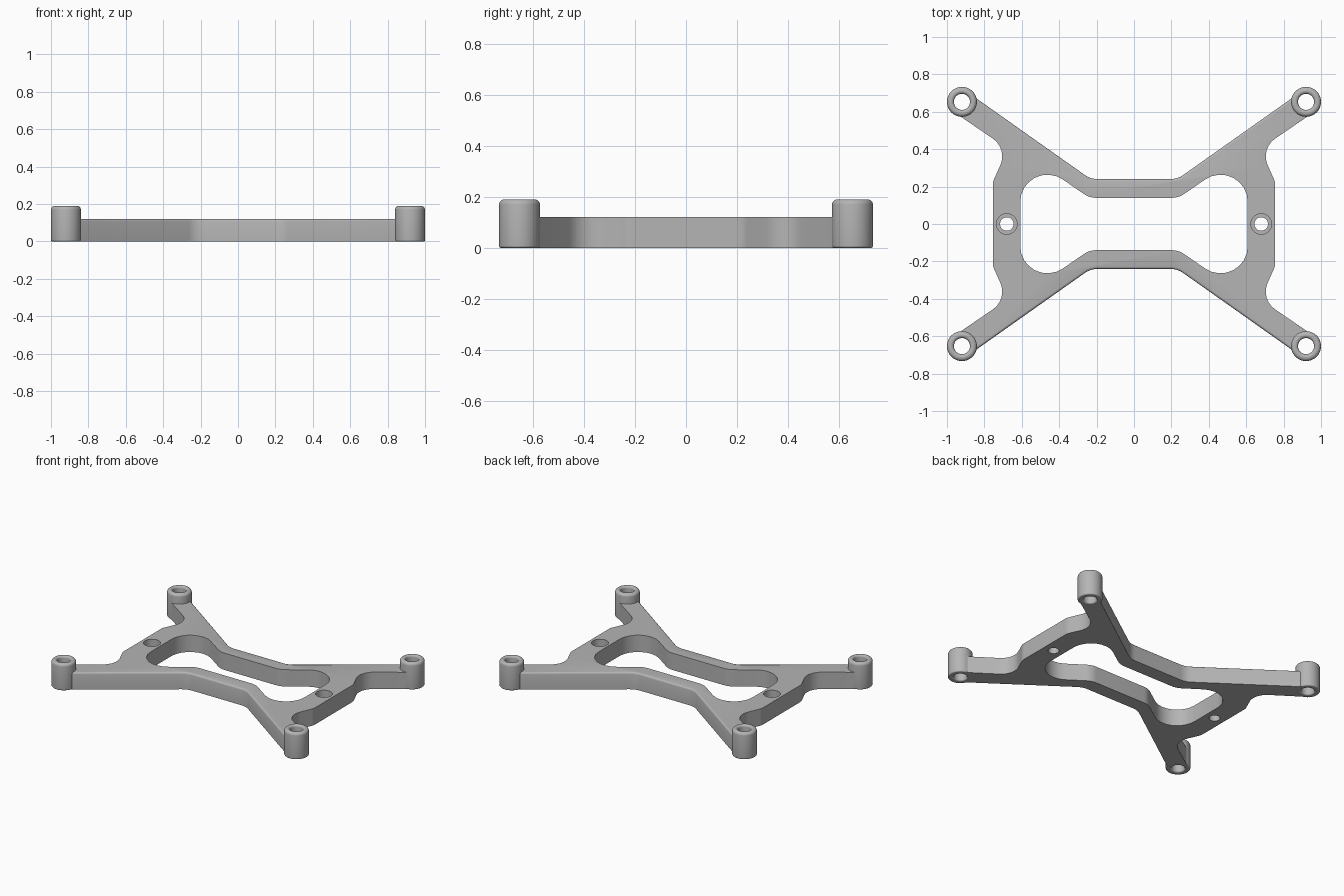
import bpy, bmesh, math
from mathutils import Vector, Matrix

if "Cube" in bpy.data.objects:
    bpy.data.objects.remove(bpy.data.objects["Cube"])

PLATE_TOP = 0.12
BOSS_X, BOSS_Y = 0.92, 0.653

grey = bpy.data.materials.new("satin grey")
grey.use_nodes = True
grey.diffuse_color = (0.46, 0.46, 0.46, 1)
grey.node_tree.nodes["Principled BSDF"].inputs["Base Color"].default_value = (0.46, 0.46, 0.46, 1)


def fillet_loop(corners, steps=8):
    """Closed 2D loop with every (x, y, radius) corner rounded by an arc."""
    out = []
    n = len(corners)
    for i, (x, y, r) in enumerate(corners):
        p = Vector((x, y))
        if r == 0:
            out.append(p)
            continue
        a = (Vector(corners[i - 1][:2]) - p).normalized()
        b = (Vector(corners[(i + 1) % n][:2]) - p).normalized()
        half = a.angle(b) / 2
        centre = p + (a + b).normalized() * (r / math.sin(half))
        start = p + a * (r / math.tan(half)) - centre
        end = p + b * (r / math.tan(half)) - centre
        turn = math.atan2(start.x * end.y - start.y * end.x, start.dot(end))
        for k in range(steps + 1):
            out.append(centre + Matrix.Rotation(turn * k / steps, 2) @ start)
    return out


def four_way(quarter):
    """Mirror a corner list for the -x +y quadrant into a full loop."""
    def flip(sx, sy):
        return [(x * sx, y * sy, r) for x, y, r in quarter]
    return flip(1, 1) + flip(-1, 1)[::-1] + flip(-1, -1) + flip(1, -1)[::-1]


def prism(bm, loop, z0, z1):
    face = bm.faces.new([bm.verts.new((p.x, p.y, z0)) for p in loop])
    top = bmesh.ops.extrude_face_region(bm, geom=[face])["geom"]
    bmesh.ops.translate(bm, vec=(0, 0, z1 - z0),
                        verts=[v for v in top if isinstance(v, bmesh.types.BMVert)])


def lathe(bm, loop, x, y, segments=48):
    """Turn a closed (radius, height) loop about a vertical axis at x, y."""
    rings = []
    for k in range(segments):
        a = math.tau * k / segments
        rings.append([bm.verts.new((x + p.x * math.cos(a), y + p.x * math.sin(a), p.y))
                      for p in loop])
    n = len(loop)
    for k in range(segments):
        r0, r1 = rings[k], rings[(k + 1) % segments]
        for i in range(n):
            j = (i + 1) % n
            bm.faces.new((r0[i], r1[i], r1[j], r0[j]))
    bmesh.ops.remove_doubles(bm, verts=bm.verts[:], dist=1e-5)


def finish(bm, name):
    bmesh.ops.recalc_face_normals(bm, faces=bm.faces[:])
    mesh = bpy.data.meshes.new(name)
    bm.to_mesh(mesh)
    bm.free()
    mesh.materials.append(grey)
    obj = bpy.data.objects.new(name, mesh)
    bpy.context.collection.objects.link(obj)
    return obj


def activate(obj):
    bpy.ops.object.select_all(action="DESELECT")
    obj.select_set(True)
    bpy.context.view_layer.objects.active = obj


def smooth(obj):
    activate(obj)
    bpy.ops.object.shade_smooth_by_angle(angle=math.radians(35))


# Frame plate: X-shaped outline with scooped sides
outline = four_way([(-0.755, 0.225, 0.08), (-0.675, 0.402, 0.115), (-0.95, 0.59, 0),
                    (-0.9, 0.712, 0), (-0.232, 0.24, 0.12)])
bm = bmesh.new()
prism(bm, fillet_loop(outline), 0, PLATE_TOP)


# Soften the upper edge along the long front and back runs
def on_long_run(edge):
    if any(v.co.z < PLATE_TOP - 0.001 for v in edge.verts):
        return False
    mid = (edge.verts[0].co + edge.verts[1].co) / 2
    reach = max(0, abs(mid.x) - 0.235)
    return abs(mid.x) < 0.88 and abs(mid.y) > 0.225 + 0.7 * reach


bmesh.ops.bevel(bm, geom=[e for e in bm.edges if on_long_run(e)], offset=0.012,
                segments=3, profile=0.5, affect="EDGES")
frame = finish(bm, "frame_plate")

# Cutter: central window, screw holes with counterbores, clearance for the posts
bm = bmesh.new()
window = four_way([(-0.608, 0.394, 0.145), (-0.238, 0.14, 0.12)])
prism(bm, fillet_loop(window), -0.1, 0.3)
bore = [Vector(p) for p in ((0, -0.1), (0.036, -0.1), (0.036, 0.05),
                            (0.055, 0.05), (0.055, 0.3), (0, 0.3))]
clearance = [Vector(p) for p in ((0, -0.1), (0.056, -0.1), (0.056, 0.3), (0, 0.3))]


def drill(bm, profile, x, y):
    """Add a solid of revolution by capping the outer steps of a profile."""
    part = bmesh.new()
    n = 48
    path = [part.verts.new((p.x, 0, p.y)) for p in profile]
    edges = [part.edges.new(pair) for pair in zip(path, path[1:])]
    bmesh.ops.spin(part, geom=path + edges, axis=(0, 0, 1), cent=(0, 0, 0),
                   angle=math.tau, steps=n)
    bmesh.ops.remove_doubles(part, verts=part.verts[:], dist=1e-5)
    bmesh.ops.translate(part, verts=part.verts[:], vec=(x, y, 0))
    temp = bpy.data.meshes.new("drill")
    part.to_mesh(temp)
    part.free()
    bm.from_mesh(temp)
    bpy.data.meshes.remove(temp)


for sx in (-1, 1):
    drill(bm, bore, sx * 0.68, 0)
    for sy in (-1, 1):
        drill(bm, clearance, sx * BOSS_X, sy * BOSS_Y)
cutter = finish(bm, "frame_cutter")
cutter.hide_render = True

activate(frame)
cut = frame.modifiers.new("openings", "BOOLEAN")
cut.operation = "DIFFERENCE"
cut.solver = "EXACT"
cut.object = cutter
bpy.ops.object.modifier_apply(modifier=cut.name)
bpy.data.objects.remove(cutter)
smooth(frame)

# Corner posts: rounded hollow bosses standing above the plate
ring = fillet_loop([(0.043, 0, 0.01), (0.08, 0, 0.008),
                    (0.08, 0.19, 0.02), (0.043, 0.19, 0.015)], steps=5)
for sx, side in ((1, "left"), (-1, "right")):
    for sy, end in ((-1, "front"), (1, "back")):
        bm = bmesh.new()
        lathe(bm, ring, sx * BOSS_X, sy * BOSS_Y)
        smooth(finish(bm, f"{end}_{side}_post"))
